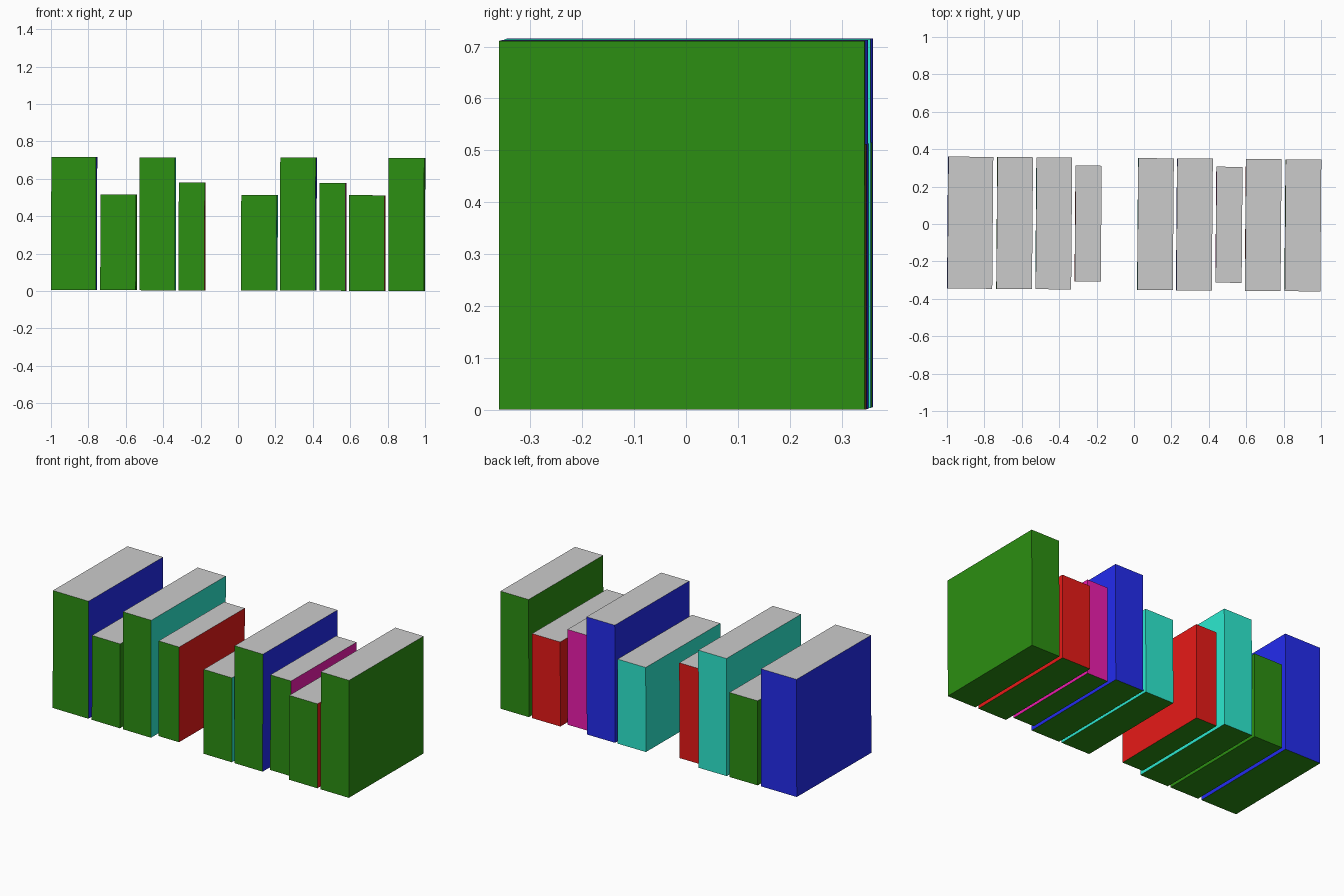
import bpy, bmesh
from mathutils import Euler, Matrix

if "Cube" in bpy.data.objects:
    bpy.data.objects.remove(bpy.data.objects["Cube"])


def material(name, rgb):
    m = bpy.data.materials.new(name)
    m.diffuse_color = (*rgb, 1)
    m.use_nodes = True
    m.node_tree.nodes["Principled BSDF"].inputs["Base Color"].default_value = m.diffuse_color
    return m


green = material("green", (0.025, 0.275, 0.006))
blue = material("blue", (0.017, 0.025, 0.86))
teal = material("teal", (0.026, 0.82, 0.63))
red = material("red", (0.8, 0.01, 0.009))
magenta = material("magenta", (0.85, 0.012, 0.42))
grey = material("page_grey", (0.8, 0.8, 0.8))

# The whole row is very slightly turned and tilted
ROW = Matrix.Translation((0, 0, 0.0025)) @ Euler((0, 0.0025, -0.008)).to_matrix().to_4x4()


def book(name, x, width, depth, height, cover):
    bm = bmesh.new()
    place = Matrix.Translation((x, 0, height / 2)) @ Matrix.Diagonal((width, depth, height, 1))
    bmesh.ops.create_cube(bm, size=1, matrix=place)
    bm.normal_update()
    # Cover on sides and back, green spine and underside, grey top
    for f in bm.faces:
        if f.normal.z > 0.5:
            f.material_index = 2
        elif f.normal.z < -0.5 or f.normal.y < -0.5:
            f.material_index = 1
    mesh = bpy.data.meshes.new(name)
    bm.to_mesh(mesh)
    bm.free()
    for m in (cover, green, grey):
        mesh.materials.append(m)
    ob = bpy.data.objects.new(name, mesh)
    ob.matrix_world = ROW
    bpy.context.collection.objects.link(ob)


# Book formats: width, depth, height
THICK = (0.24, 0.705, 0.711)
TALL = (0.19, 0.705, 0.711)
SHORT = (0.19, 0.705, 0.511)
SLIM = (0.139, 0.62, 0.576)

# Row of books, left to right
row = [(-0.877, THICK, blue), (-0.639, SHORT, green), (-0.43, TALL, teal),
       (-0.246, SLIM, red), (0.114, SHORT, teal), (0.322, TALL, blue),
       (0.507, SLIM, magenta), (0.69, SHORT, red), (0.902, TALL, green)]
for i, (x, size, cover) in enumerate(row, 1):
    book(f"book_{i}", x, *size, cover)
